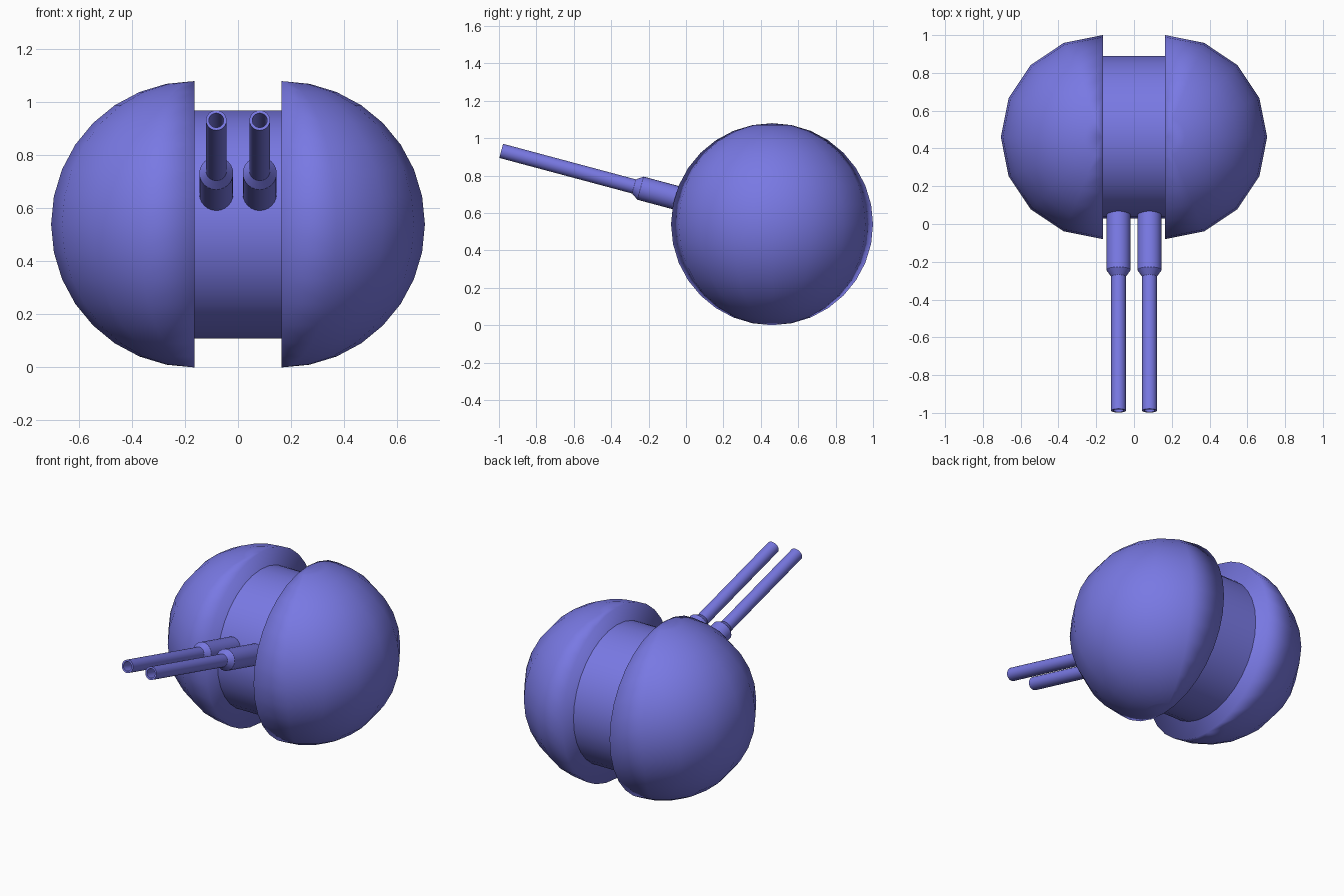
import bpy, bmesh, math
from mathutils import Matrix, Vector

if "Cube" in bpy.data.objects:
    bpy.data.objects.remove(bpy.data.objects["Cube"])

CY, CZ, R = 0.46, 0.54, 0.54      # body centre and shell radius
HALF_GAP = 0.165                  # half width of the drum

paint = bpy.data.materials.new("violet_blue_paint")
paint.diffuse_color = (0.19, 0.19, 0.77, 1)
paint.use_nodes = True
paint.node_tree.nodes["Principled BSDF"].inputs["Base Color"].default_value = paint.diffuse_color


def finish(name, bm, mirror=False, angle=None):
    bmesh.ops.recalc_face_normals(bm, faces=bm.faces)
    for f in bm.faces:
        f.smooth = True
    me = bpy.data.meshes.new(name)
    bm.to_mesh(me)
    bm.free()
    me.materials.append(paint)
    ob = bpy.data.objects.new(name, me)
    bpy.context.collection.objects.link(ob)
    if angle:
        bpy.ops.object.select_all(action='DESELECT')
        ob.select_set(True)
        bpy.context.view_layer.objects.active = ob
        bpy.ops.object.shade_smooth_by_angle(angle=math.radians(angle))
    if mirror:
        mod = ob.modifiers.new("mirror", 'MIRROR')
        mod.use_mirror_merge = False
    return ob


# Half-sphere shells: 16-sided sphere cut at its middle, closed with a flat disc
bm = bmesh.new()
bmesh.ops.create_uvsphere(bm, u_segments=16, v_segments=16, radius=R)
bmesh.ops.bisect_plane(bm, geom=bm.verts[:] + bm.edges[:] + bm.faces[:], dist=1e-4,
                       plane_co=(0, 0, 0), plane_no=(1, 0, 0), clear_inner=True)
bmesh.ops.holes_fill(bm, edges=[e for e in bm.edges if e.is_boundary], sides=0)
bmesh.ops.translate(bm, verts=bm.verts, vec=(HALF_GAP, CY, CZ))
finish("side_shells", bm, mirror=True)

# Central drum between the shells
bm = bmesh.new()
bmesh.ops.create_cone(bm, cap_ends=False, segments=32, radius1=0.43, radius2=0.43,
                      depth=2 * HALF_GAP)
bmesh.ops.transform(bm, verts=bm.verts, matrix=Matrix.Translation((0, CY, CZ))
                    @ Matrix.Rotation(math.pi / 2, 4, 'Y'))
finish("centre_drum", bm, angle=30)

# Twin gun barrels: profile (distance back from muzzle, radius) spun round the axis
profile = [(0.40, 0), (0.40, 0.028), (0, 0.028), (0, 0.039), (0.735, 0.039),
           (0.771, 0.064), (1.17, 0.064), (1.17, 0)]
bm = bmesh.new()
verts = [bm.verts.new((r, 0, -d)) for d, r in profile]
edges = [bm.edges.new(p) for p in zip(verts, verts[1:])]
bmesh.ops.spin(bm, geom=verts + edges, cent=(0, 0, 0), axis=(0, 0, 1),
               angle=2 * math.pi, steps=24)
bmesh.ops.remove_doubles(bm, verts=bm.verts, dist=1e-5)
aim = Vector((0, -math.cos(math.radians(15)), math.sin(math.radians(15))))
bmesh.ops.transform(bm, verts=bm.verts, matrix=Matrix.Translation((0.082, -0.988, 0.932))
                    @ Vector((0, 0, 1)).rotation_difference(aim).to_matrix().to_4x4())
finish("gun_barrels", bm, mirror=True, angle=30)
